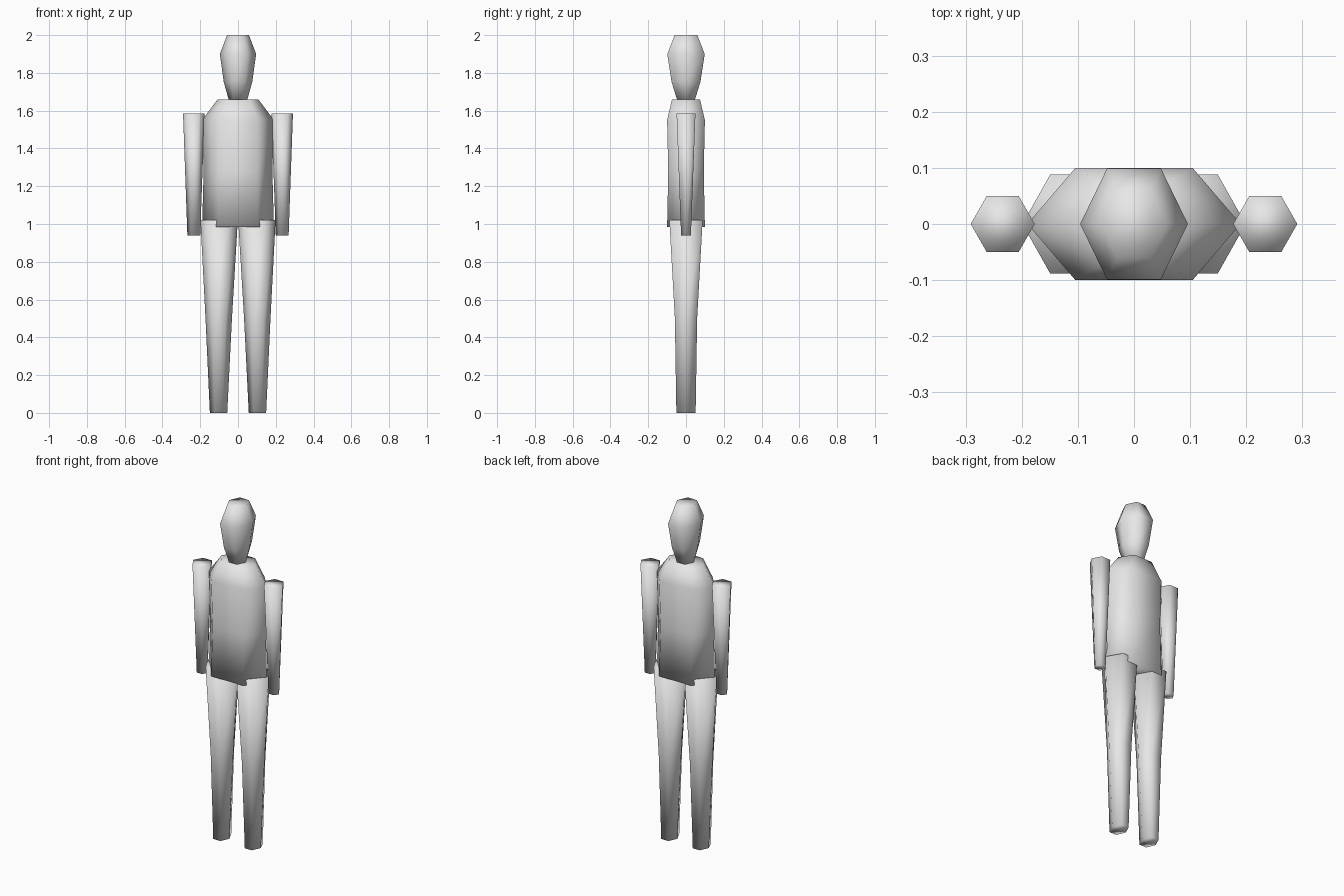
import bpy, bmesh, math

cube = bpy.data.objects.get("Cube")
if cube:
    bpy.data.objects.remove(cube, do_unlink=True)

grey = bpy.data.materials.new("plain_grey")
grey.use_nodes = True
grey.diffuse_color = (0.8, 0.8, 0.8, 1)
grey.node_tree.nodes["Principled BSDF"].inputs["Base Color"].default_value = (0.8, 0.8, 0.8, 1)


def hex_loft(name, rings, side=1, shoulder=0.5):
    """Six-sided loft; each ring is (z, centre x, half width, half depth).
    shoulder is the flat front's share of the width."""
    bm = bmesh.new()
    loops = []
    for z, cx, w, d in rings:
        outline = [(1, 0), (shoulder, 1), (-shoulder, 1),
                   (-1, 0), (-shoulder, -1), (shoulder, -1)]
        loops.append([bm.verts.new((side * cx + w * x, d * y, z)) for x, y in outline])
    for low, high in zip(loops, loops[1:]):
        for i in range(6):
            j = (i + 1) % 6
            bm.faces.new((low[i], low[j], high[j], high[i]))
    bm.faces.new(loops[0][::-1])
    bm.faces.new(loops[-1])
    bmesh.ops.recalc_face_normals(bm, faces=bm.faces[:])
    for face in bm.faces:
        face.smooth = True
    mesh = bpy.data.meshes.new(name)
    bm.to_mesh(mesh)
    bm.free()
    mesh.materials.append(grey)
    obj = bpy.data.objects.new(name, mesh)
    bpy.context.collection.objects.link(obj)
    return obj


# Head, tapering to the neck
hex_loft("head", [(1.66, 0, 0.05, 0.048), (1.755, 0, 0.076, 0.077),
                  (1.9, 0, 0.096, 0.099), (2.0, 0, 0.058, 0.06)])

# Torso with a slight waist and sloped shoulders
hex_loft("torso", [(0.985, 0, 0.19, 0.1), (1.28, 0, 0.182, 0.094),
                   (1.55, 0, 0.19, 0.1), (1.66, 0, 0.108, 0.074)], shoulder=0.55)

# Paired limbs
for label, side in (("left", 1), ("right", -1)):
    hex_loft(label + "_arm", [(0.94, 0.234, 0.034, 0.026),
                              (1.585, 0.234, 0.057, 0.05)], side)
    hex_loft(label + "_leg", [(0, 0.103, 0.046, 0.051), (0.5, 0.102, 0.07, 0.059),
                              (1.02, 0.1, 0.099, 0.088)], side)
